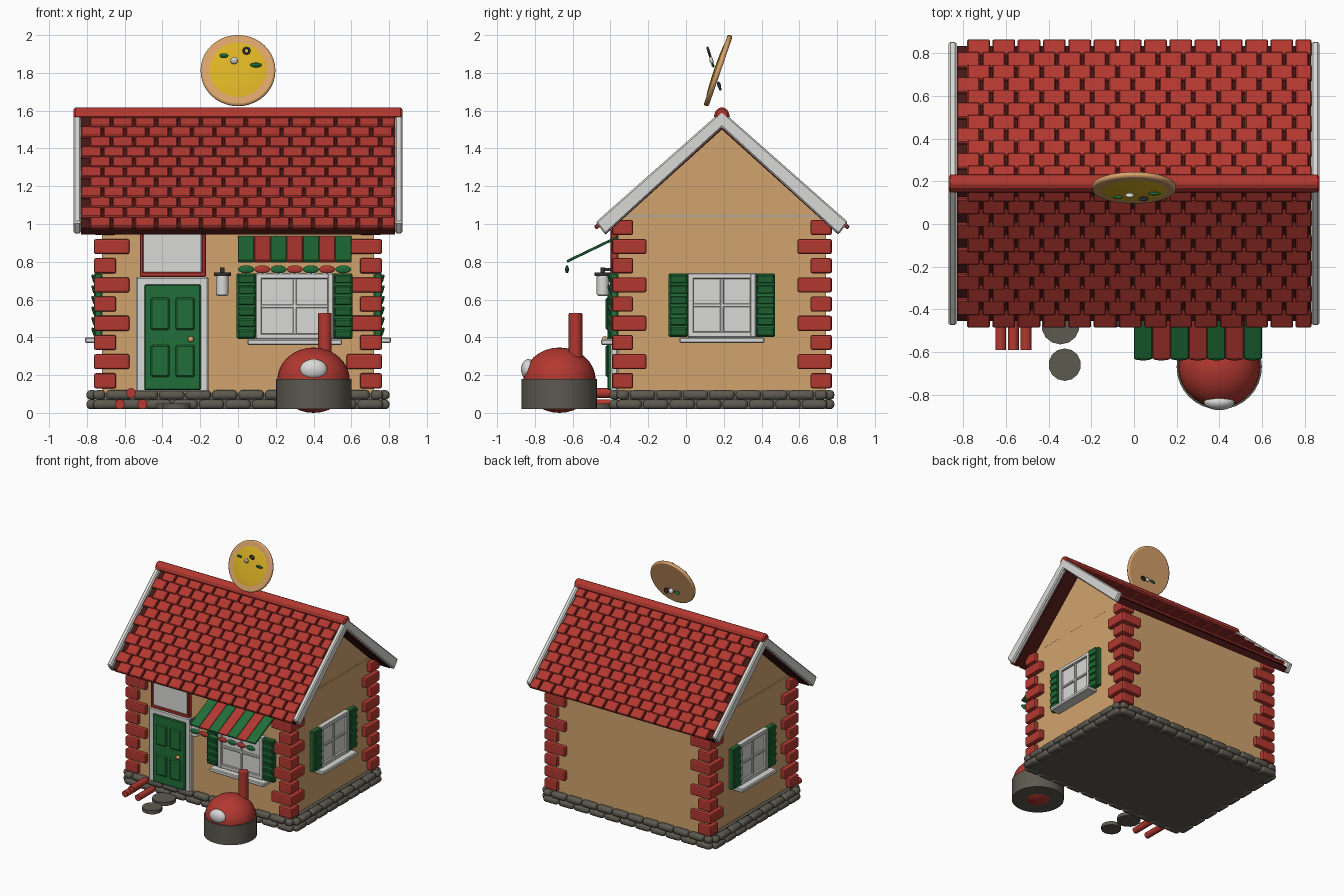
import bpy, bmesh, math
from mathutils import Matrix, Vector

if "Cube" in bpy.data.objects:
    bpy.data.objects.remove(bpy.data.objects["Cube"])

def material(name, rgb):
    m = bpy.data.materials.new(name)
    m.diffuse_color = tuple(((c + 0.055) / 1.055) ** 2.4 for c in rgb) + (1,)
    m.use_nodes = True
    m.node_tree.nodes["Principled BSDF"].inputs["Base Color"].default_value = m.diffuse_color
    return m

RED = material("brick red", (0.70, 0.22, 0.19))
MAROON = material("dark maroon", (0.28, 0.09, 0.08))
TAN = material("tan plaster", (0.82, 0.64, 0.43))
WHITE = material("off white", (0.85, 0.85, 0.84))
GREEN = material("green", (0.13, 0.43, 0.22))
STONE = material("grey stone", (0.36, 0.35, 0.31))
YELLOW = material("cheese yellow", (0.86, 0.70, 0.14))
CRUST = material("crust", (0.85, 0.64, 0.42))
DARK = material("dark metal", (0.20, 0.20, 0.21))

YC = 0.19                      # y of the ridge and house centre
HX, HY = 0.72, 0.55            # wall half sizes
FRONT = YC - HY
I4 = Matrix.Identity(4)

def finish(name, bm, mat, bevel=0, seg=1, smooth=False):
    me = bpy.data.meshes.new(name)
    bmesh.ops.recalc_face_normals(bm, faces=bm.faces)
    bm.to_mesh(me)
    bm.free()
    me.materials.append(mat)
    ob = bpy.data.objects.new(name, me)
    bpy.context.collection.objects.link(ob)
    if bevel:
        b = ob.modifiers.new("bevel", 'BEVEL')
        b.width, b.segments, b.limit_method = bevel, seg, 'ANGLE'
    if smooth:
        bpy.context.view_layer.objects.active = ob
        ob.select_set(True)
        bpy.ops.object.shade_smooth_by_angle(angle=math.radians(40))
        ob.select_set(False)
    return ob

def boxes(name, mat, items, bevel=0, seg=1, base=I4, smooth=False):
    """items: (centre, size) or (centre, size, x-rotation)"""
    bm = bmesh.new()
    for it in items:
        rot = Matrix.Rotation(it[2], 4, 'X') if len(it) > 2 else I4
        bmesh.ops.create_cube(bm, size=1, matrix=base @ Matrix.Translation(it[0]) @ rot
                              @ Matrix.Diagonal((*it[1], 1)))
    return finish(name, bm, mat, bevel, seg, smooth)

def span(x0, x1, y0, y1, z0, z1):
    return (((x0 + x1) / 2, (y0 + y1) / 2, (z0 + z1) / 2), (x1 - x0, y1 - y0, z1 - z0))

def cylinders(name, mat, items, sides=32, base=I4, bevel=0):
    """items: (centre, radius, height, x-rotation)"""
    bm = bmesh.new()
    for c, r, h, a in items:
        bmesh.ops.create_cone(bm, cap_ends=True, segments=sides, radius1=r, radius2=r, depth=h,
                              matrix=base @ Matrix.Translation(c) @ Matrix.Rotation(a, 4, 'X'))
    return finish(name, bm, mat, bevel, 2, True)

def balls(name, mat, items, base=I4):
    """items: (centre, half sizes)"""
    bm = bmesh.new()
    for c, s in items:
        bmesh.ops.create_uvsphere(bm, u_segments=28, v_segments=16, radius=1,
                                  matrix=base @ Matrix.Translation(c) @ Matrix.Diagonal((*s, 1)))
    return finish(name, bm, mat, 0, 1, True)

def prism(name, mat, profile, spans, bevel=0):
    """profile of (y from ridge, z), extruded over each x span"""
    bm = bmesh.new()
    for x0, x1 in spans:
        f = bm.faces.new([bm.verts.new((x0, YC + y, z)) for y, z in profile])
        g = bmesh.ops.extrude_face_region(bm, geom=[f])["geom"]
        bmesh.ops.translate(bm, vec=(x1 - x0, 0, 0),
                            verts=[v for v in g if isinstance(v, bmesh.types.BMVert)])
    return finish(name, bm, mat, bevel)

# Walls, gables and foundation
boxes("walls", TAN, [span(-HX, HX, FRONT, YC + HY, 0.1, 1.04)])
prism("gables", TAN, [(-0.53, 1.045), (0.53, 1.045), (0, 1.535)], [(-0.715, 0.715)])
boxes("foundation", STONE, [span(-0.75, 0.75, YC - 0.54, YC + 0.54, 0.02, 0.118)])

# Two brick-bonded rows of rounded foundation stones
stones = []
for row, z in enumerate((0.045, 0.095)):
    for s in (-1, 1):
        for half, n, along_x in ((0.77, 11, True), (0.56, 8, False)):
            p = 2 * half / n
            for i in range(n + row):
                a = max(-half, -half + (i - row / 2) * p)
                b = min(half, -half + (i + 1 - row / 2) * p)
                m, l = (a + b) / 2, b - a - 0.006
                stones.append(((m, YC + s * 0.565, z), (l, 0.06, 0.05)) if along_x
                              else ((s * 0.772, YC + m, z), (0.06, l, 0.05)))
boxes("foundation_stones", STONE, stones, 0.02, 3, smooth=True)

# Corner quoins: long and short rows alternate
quoins = []
for i in range(9):
    z, l = 0.17 + i * 0.1015, 0.18 if i % 2 else 0.11
    for sx in (-1, 1):
        for sy in (-1, 1):
            quoins.append(((sx * (0.755 - l / 2), YC + sy * 0.56, z), (l, 0.045, 0.08)))
            quoins.append(((sx * 0.74, YC + sy * (0.58 - l / 2), z), (0.045, l, 0.08)))
boxes("corner_quoins", RED, quoins, 0.01, 2)

# Roof deck, gable boards, ridge cap
prism("roof_deck", MAROON, [(0, 1.56), (-0.645, 0.98), (-0.615, 0.945), (0, 1.50),
                            (0.615, 0.945), (0.645, 0.98)], [(-0.83, 0.83)])
prism("gable_boards", WHITE, [(0, 1.60), (-0.668, 1.01), (-0.618, 0.945), (0, 1.51),
                              (0.618, 0.945), (0.668, 1.01)], [(-0.87, -0.832), (0.832, 0.87)], 0.008)
prism("ridge_cap", RED, [(-0.045, 1.56), (-0.035, 1.595), (-0.015, 1.618), (0.015, 1.618),
                         (0.035, 1.595), (0.045, 1.56)], [(-0.87, 0.87)], 0.01)

# Roof tiles
slope = math.atan2(0.58, 0.645)
rows, cols = 11, 14
step, pitch = 0.875 / rows, 1.66 / cols
tiles = []
for s in (-1, 1):
    for r in range(rows):
        d = (r + 0.5) * step + 0.008
        for c in range(cols):
            x0 = -0.83 + c * pitch + (pitch * 0.4 if r % 2 == 0 else 0)
            x1 = min(x0 + pitch - 0.012, 0.832)
            y, z = d * math.cos(slope), 1.56 - d * math.sin(slope)
            y, z = y + 0.013 * math.sin(slope), z + 0.013 * math.cos(slope)
            tiles.append((((x0 + x1) / 2, YC + s * y, z), (x1 - x0, step * 1.12, 0.022),
                          -s * (slope - 0.1)))
boxes("roof_tiles", RED, tiles, 0.005)

# Windows with sills and louvred shutters, facing local -y
def window(tag, base, w, z0, z1):
    h, zc = w / 2, (z0 + z1) / 2
    boxes(tag + "_window_panes", WHITE, [span(-h, h, -0.022, 0.01, z0, z1)], base=base)
    boxes(tag + "_window_frame", WHITE, [
        span(-h, -h + 0.03, -0.042, 0, z0, z1), span(h - 0.03, h, -0.042, 0, z0, z1),
        span(-h, h, -0.04, 0, z1 - 0.03, z1), span(-h, h, -0.04, 0, z0, z0 + 0.03),
        span(-0.01, 0.01, -0.034, 0, z0, z1), span(-h, h, -0.033, 0, zc - 0.01, zc + 0.01)],
        0.004, base=base)
    boxes(tag + "_window_sill", WHITE, [span(-h - 0.045, h + 0.045, -0.09, 0, z0 - 0.03, z0)],
          0.006, base=base)
    plates, slats = [], []
    for s in (-1, 1):
        x = s * (h + 0.05)
        plates.append(((x, -0.02, zc), (0.104, 0.04, z1 - z0 - 0.005)))
        for i in range(6):
            slats.append(((x, -0.045, z0 + 0.03 + i * (z1 - z0 - 0.06) / 5), (0.09, 0.014, 0.045), 0.3))
    boxes(tag + "_shutters", GREEN, plates, 0.006, base=base)
    boxes(tag + "_shutter_slats", GREEN, slats, 0.005, base=base)

window("front", Matrix.Translation((0.30, FRONT, 0)), 0.41, 0.39, 0.74)
for tag, s in (("right", 1), ("left", -1)):
    window(tag, Matrix.Translation((s * HX, YC, 0)) @ Matrix.Rotation(s * math.pi / 2, 4, 'Z'),
           0.36, 0.40, 0.74)

# Door with frame, four panels and knob
boxes("door_frame", WHITE, [span(-0.54, -0.155, FRONT - 0.04, FRONT, 0.11, 0.72)], 0.008)
boxes("door", GREEN, [span(-0.495, -0.197, FRONT - 0.055, FRONT, 0.12, 0.68)], 0.006)
boxes("door_panels", GREEN, [((x, FRONT - 0.055, z), (0.10, 0.02, 0.17))
                             for x in (-0.412, -0.28) for z in (0.275, 0.525)], 0.008)
balls("door_knob", CRUST, [((-0.25, FRONT - 0.07, 0.39), (0.016, 0.016, 0.016))])

# Framed board above the door
boxes("sign_board", WHITE, [span(-0.505, -0.19, FRONT - 0.03, FRONT, 0.74, 0.97)], 0.005)
boxes("sign_frame", RED, [span(-0.52, -0.17, FRONT - 0.04, FRONT, 0.72, 0.745),
                          span(-0.52, -0.50, FRONT - 0.04, FRONT, 0.72, 0.97),
                          span(-0.19, -0.17, FRONT - 0.04, FRONT, 0.72, 0.97)], 0.005)

# Wall lantern
cylinders("lantern_glass", WHITE, [((-0.083, -0.44, 0.675), 0.033, 0.11, 0)], 16, bevel=0.01)
cylinders("lantern_cap", DARK, [((-0.083, -0.44, 0.735), 0.045, 0.018, 0),
                                ((-0.083, -0.44, 0.755), 0.012, 0.03, 0)], 16)
boxes("lantern_arm", DARK, [span(-0.09, -0.076, -0.44, FRONT, 0.752, 0.766)])

# Striped awning with scallops
sw, tilt = 0.6 / 7, math.atan2(0.13, 0.27)
for tag, mat, ids in (("green", GREEN, (0, 2, 4, 6)), ("red", RED, (1, 3, 5))):
    xs = [(i + 0.5) * sw for i in ids]
    boxes("awning_stripes_" + tag, mat, [((x, -0.495, 0.867), (sw, 0.30, 0.014), tilt) for x in xs], 0.003)
    balls("awning_scallops_" + tag, mat, [((x, -0.63, 0.76), (0.042, 0.01, 0.021)) for x in xs])

# Outdoor oven
cylinders("oven_drum", STONE, [((0.40, -0.67, 0.1), 0.2, 0.16, 0)], 32)
balls("oven_dome", RED, [((0.40, -0.67, 0.173), (0.192, 0.192, 0.173))])
balls("oven_mouth", WHITE, [((0.40, -0.835, 0.23), (0.072, 0.038, 0.055))])
cylinders("oven_chimney", RED, [((0.46, -0.585, 0.41), 0.036, 0.24, 0)], 20, bevel=0.006)

# Log pile and stepping stones
cylinders("logs", RED, [((x, -0.495, z), 0.026, 0.19, math.pi / 2)
                        for x, z in ((-0.625, 0.046), (-0.507, 0.046), (-0.566, 0.105))], 14)
cylinders("stepping_stones", STONE, [((-0.345, -0.475, 0.035), 0.09, 0.03, 0),
                                     ((-0.325, -0.66, 0.035), 0.076, 0.03, 0)], 14)

# Round flatbread sign above the ridge, leaning back
lean = math.radians(19)
disc = Matrix.Translation((0, 0.17, 1.812)) @ Matrix.Rotation(math.pi / 2 - lean, 4, 'X')
cylinders("flatbread_crust", CRUST, [((0, 0, 0), 0.198, 0.028, 0)], 40, base=disc, bevel=0.01)
balls("flatbread_cheese", YELLOW, [((0, 0, 0.008), (0.17, 0.17, 0.014))], base=disc)

# Toppings on a plane leaning the other way
top = Matrix.Translation((0, 0.152, 1.81)) @ Matrix.Rotation(math.pi / 2 + lean * 0.9, 4, 'X')
balls("leaf_toppings", GREEN, [((-0.075, 0.085, 0), (0.024, 0.013, 0.007)),
                               ((0.095, 0.033, 0), (0.031, 0.013, 0.007)),
                               ((-0.04, -0.078, 0), (0.025, 0.013, 0.007))], base=top)
balls("cheese_toppings", WHITE, [((-0.02, 0.058, 0), (0.02, 0.02, 0.01)),
                                 ((0.015, -0.078, 0), (0.02, 0.02, 0.01))], base=top)
for i, (x, y) in enumerate(((0.045, 0.112), (0.055, -0.085))):
    bpy.ops.mesh.primitive_torus_add(major_radius=0.016, minor_radius=0.007,
                                     major_segments=16, minor_segments=8)
    ob = bpy.context.object
    ob.name = "olive_topping_%d" % (i + 1)
    ob.matrix_world = top @ Matrix.Translation((x, y, 0))
    ob.data.materials.append(DARK)
    bpy.ops.object.shade_smooth()
